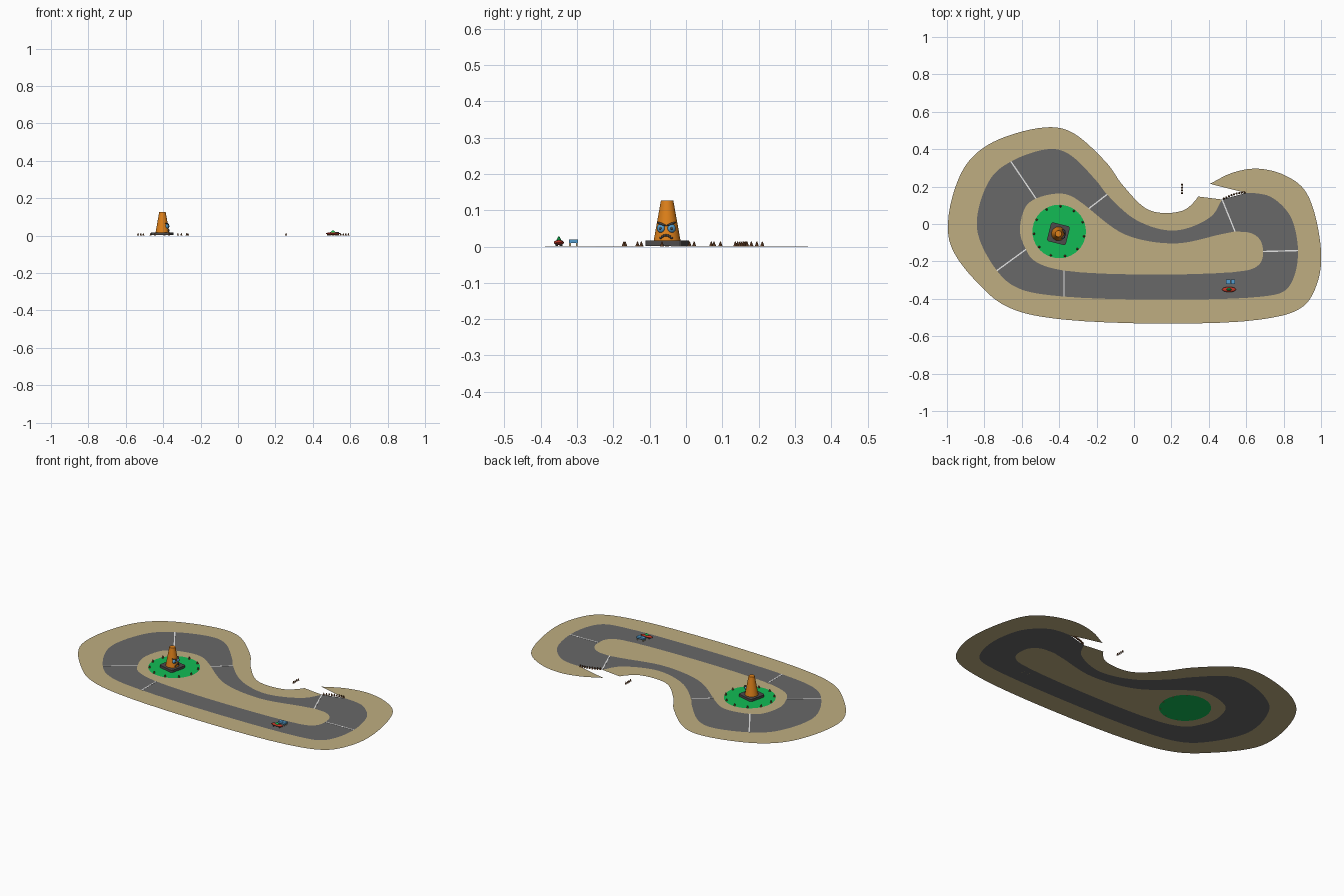
import bpy, bmesh, math
from mathutils import Vector, Matrix

if "Cube" in bpy.data.objects:
    bpy.data.objects.remove(bpy.data.objects["Cube"])


def mat(name, r, g, b):
    m = bpy.data.materials.new(name)
    m.diffuse_color = (r, g, b, 1)
    m.use_nodes = True
    m.node_tree.nodes["Principled BSDF"].inputs["Base Color"].default_value = m.diffuse_color
    return m


SAND = mat("sand", 0.52, 0.42, 0.22)
TAR = mat("asphalt_grey", 0.14, 0.14, 0.14)
GREEN = mat("grass_green", 0.006, 0.5, 0.09)
WHITE = mat("line_white", 0.8, 0.8, 0.8)
ORANGE = mat("cone_orange", 0.74, 0.22, 0.01)
DARK = mat("dark_grey", 0.075, 0.07, 0.07)
BROWN = mat("spike_brown", 0.2, 0.08, 0.03)
RED = mat("body_red", 0.55, 0.04, 0.02)
BLUE = mat("light_blue", 0.09, 0.34, 0.62)


def finish(name, bm, material, smooth=False):
    me = bpy.data.meshes.new(name)
    bm.to_mesh(me)
    bm.free()
    ob = bpy.data.objects.new(name, me)
    bpy.context.collection.objects.link(ob)
    me.materials.append(material)
    if smooth:
        bpy.context.view_layer.objects.active = ob
        ob.select_set(True)
        bpy.ops.object.shade_smooth_by_angle(angle=math.radians(40))
        ob.select_set(False)
    return ob


def box(name, size, loc, material, turn=0.0, bevel=0.0):
    bm = bmesh.new()
    bmesh.ops.create_cube(bm, size=1, matrix=Matrix.Diagonal((*size, 1)))
    if bevel:
        up = [e for e in bm.edges if abs(e.verts[0].co.z - e.verts[1].co.z) > 1e-5]
        bmesh.ops.bevel(bm, geom=up, offset=bevel, segments=3, affect='EDGES', profile=0.5)
    bm.transform(Matrix.Translation(loc) @ Matrix.Rotation(turn, 4, 'Z'))
    return finish(name, bm, material)


def cone(name, r1, r2, z0, z1, x, y, material, n=24, smooth=True, sx=1, sy=1):
    bm = bmesh.new()
    bmesh.ops.create_cone(bm, cap_ends=True, segments=n, radius1=r1, radius2=r2, depth=z1 - z0)
    bm.transform(Matrix.Translation((x, y, (z0 + z1) / 2)) @ Matrix.Diagonal((sx, sy, 1, 1)))
    return finish(name, bm, material, smooth)


def ball(name, size, matrix, material):
    bm = bmesh.new()
    bmesh.ops.create_uvsphere(bm, u_segments=16, v_segments=10, radius=1)
    bm.transform(matrix @ Matrix.Diagonal((*size, 1)))
    return finish(name, bm, material, True)


# Track cross-sections: sand rim, outer road edge, inner road edge (1/100 units)
STATIONS = [
    (40.6, 21.5, 59.9, 16.6, 60.4, -4.3), (52.4, 27.3, 66.3, 16.3, 63.1, -5.1),
    (65.8, 29.6, 72.7, 14.7, 65.8, -6.7), (80.7, 26, 80.2, 8.8, 67.6, -8.8),
    (92, 17, 84.8, 1.5, 68.5, -11), (100, -14.2, 87.7, -14.2, 69, -14.7),
    (97.9, -31.8, 85.6, -28.1, 68.5, -19), (90.4, -44.1, 80.7, -35.6, 66.3, -22.2),
    (67.4, -51.1, 68.4, -38.8, 59.9, -24.9), (-37.4, -51.1, -37.4, -38.8, -37.4, -24.9),
    (-66.3, -44.9, -62.6, -34, -53.5, -19.5), (-80.7, -34.5, -73.3, -24.9, -57.8, -13.6),
    (-98.9, -8.3, -84, -1.9, -61, -3.5), (-92.5, 27, -77, 23.8, -57.8, 9.4),
    (-78.6, 42, -65.8, 33.4, -52.4, 13.6), (-48.1, 51.6, -44.9, 40.1, -40.6, 16.3),
    (-34.2, 49.5, -35.3, 37.7, -34.2, 15.2), (-14.4, 32.4, -20.3, 23.3, -26.7, 10.4),
    (-5.9, 20.6, -14.4, 15.8, -24.1, 8.3), (8.6, 7.2, 1.6, 1.9, -4.8, -5.6),
    (26.2, 7.2, 21.9, -3.5, 21.9, -10.4), (33.2, 13.1, 41.2, 4, 46, -5.6),
    (34.2, 14.7, 47.1, 13.1, 54, -4),
]


def spline(pts, steps=8):
    """Centripetal curve through points."""
    p = [2 * pts[0] - pts[1], *pts, 2 * pts[-1] - pts[-2]]
    out = []
    for i in range(1, len(p) - 2):
        q = p[i - 1:i + 3]
        t = [0.0]
        for a, b in zip(q, q[1:]):
            t.append(t[-1] + max((b - a).length, 1e-6) ** 0.5)

        def mix(a, b, i0, i1, u):
            return a.lerp(b, (u - t[i0]) / (t[i1] - t[i0]))
        for k in range(steps):
            u = t[1] + (t[2] - t[1]) * k / steps
            a = [mix(q[j], q[j + 1], j, j + 1, u) for j in range(3)]
            b = [mix(a[j], a[j + 1], j, j + 2, u) for j in range(2)]
            out.append(mix(b[0], b[1], 1, 2, u))
    return out + [pts[-1]]


rim, outer, inner = [
    spline([Vector((s[k] / 100, s[k + 1] / 100, 0)) for s in STATIONS]) for k in (0, 2, 4)]


def strip(name, a, b, material):
    bm = bmesh.new()
    va, vb = [bm.verts.new(p) for p in a], [bm.verts.new(p) for p in b]
    for i in range(len(a) - 1):
        bm.faces.new((va[i], va[i + 1], vb[i + 1], vb[i]))
    bm.normal_update()
    for f in bm.faces:
        if f.normal.z < 0:
            f.normal_flip()
    return finish(name, bm, material)


strip("sand_rim", rim, outer, SAND)
strip("road", outer + outer[:1], inner + inner[:1], TAR)

# Sand island with a round grass patch cut into it
GX, GY, GR = -0.40, -0.04, 0.143
ring = [Vector((GX + GR * math.cos(i * math.tau / 40), GY + GR * math.sin(i * math.tau / 40), 0))
        for i in range(40)]
bm = bmesh.new()
edges = []
for loop in (inner, ring):
    vs = [bm.verts.new(p) for p in loop]
    edges += [bm.edges.new((vs[i - 1], vs[i])) for i in range(len(vs))]
bmesh.ops.triangle_fill(bm, edges=edges, use_beauty=True, normal=(0, 0, 1))
finish("sand_island", bm, SAND)
bm = bmesh.new()
bm.faces.new([bm.verts.new(p) for p in ring])
finish("grass_patch", bm, GREEN)

# White lines across the road at chosen stations
for i in (5, 9, 11, 14, 18, 22):
    s = [v / 100 for v in STATIONS[i]]
    a, b = Vector(s[2:4]), Vector(s[4:6])
    d = b - a
    box("road_line", (d.length, 0.007, 0.0008), (*((a + b) / 2), 0.0006), WHITE,
        math.atan2(d.y, d.x))

# Small spikes: around the grass, along the broken road edge, and a loose row
spots = [(GX + 0.135 * math.cos(math.radians(87 + k * 360 / 11)),
          GY + 0.135 * math.sin(math.radians(87 + k * 360 / 11))) for k in range(11)]
spots += [(0.48 + 0.0138 * k, 0.136 + 0.032 * math.sin(k / 8 * math.pi / 2)) for k in range(9)]
spots += [(0.257, 0.165 + 0.015 * k) for k in range(4)]
for x, y in spots:
    cone("spike", 0.006, 0.001, 0, 0.014, x, y, BROWN, 8, False)

# Big traffic cone with a grumpy face
CX, CY = -0.404, -0.052
box("cone_base", (0.104, 0.104, 0.014), (CX, CY, 0.009), DARK, math.radians(-14), 0.012)
cone("cone_body", 0.037, 0.017, 0.016, 0.127, CX, CY, ORANGE, 32)


def on_cone(deg, z):
    r = 0.037 - 0.02 * (z - 0.016) / 0.111
    return (Matrix.Translation((CX, CY, z)) @ Matrix.Rotation(math.radians(deg - 5), 4, 'Z')
            @ Matrix.Translation((r, 0, 0)))


for side in (-1, 1):
    ball("eye", (0.008, 0.012, 0.012), on_cone(side * 29, 0.050), BLUE)
    ball("pupil", (0.003, 0.004, 0.004), on_cone(side * 25, 0.050) @ Matrix.Translation((0.007, 0, 0)), DARK)
    ball("eyebrow", (0.008, 0.015, 0.003),
         on_cone(side * 27, 0.062) @ Matrix.Rotation(side * 0.35, 4, 'X'), DARK)
for k in range(-3, 4):
    ball("mouth_piece", (0.004, 0.0045, 0.003), on_cone(k * 8, 0.031 - 0.0008 * k * k), DARK)

# Red racer with green peaked top
RX, RY = 0.508, -0.350
ball("racer_body", (0.038, 0.014, 0.007), Matrix.Translation((RX, RY, 0.011)), RED)
cone("racer_top", 0.009, 0.002, 0.015, 0.027, RX, RY, GREEN, 12, True, 1.8, 0.9)
# Blue cart
BX, BY = 0.517, -0.310
for s in (-1, 1):
    box("cart_body", (0.023, 0.024, 0.010), (BX + s * 0.0125, BY, 0.0145), BLUE)
    for t in (-1, 1):
        box("cart_leg", (0.005, 0.005, 0.010), (BX + s * 0.019, BY + t * 0.009, 0.005), SAND)
        cone("racer_foot", 0.004, 0.004, 0.001, 0.008, RX + s * 0.02, RY + t * 0.006, DARK, 8)
